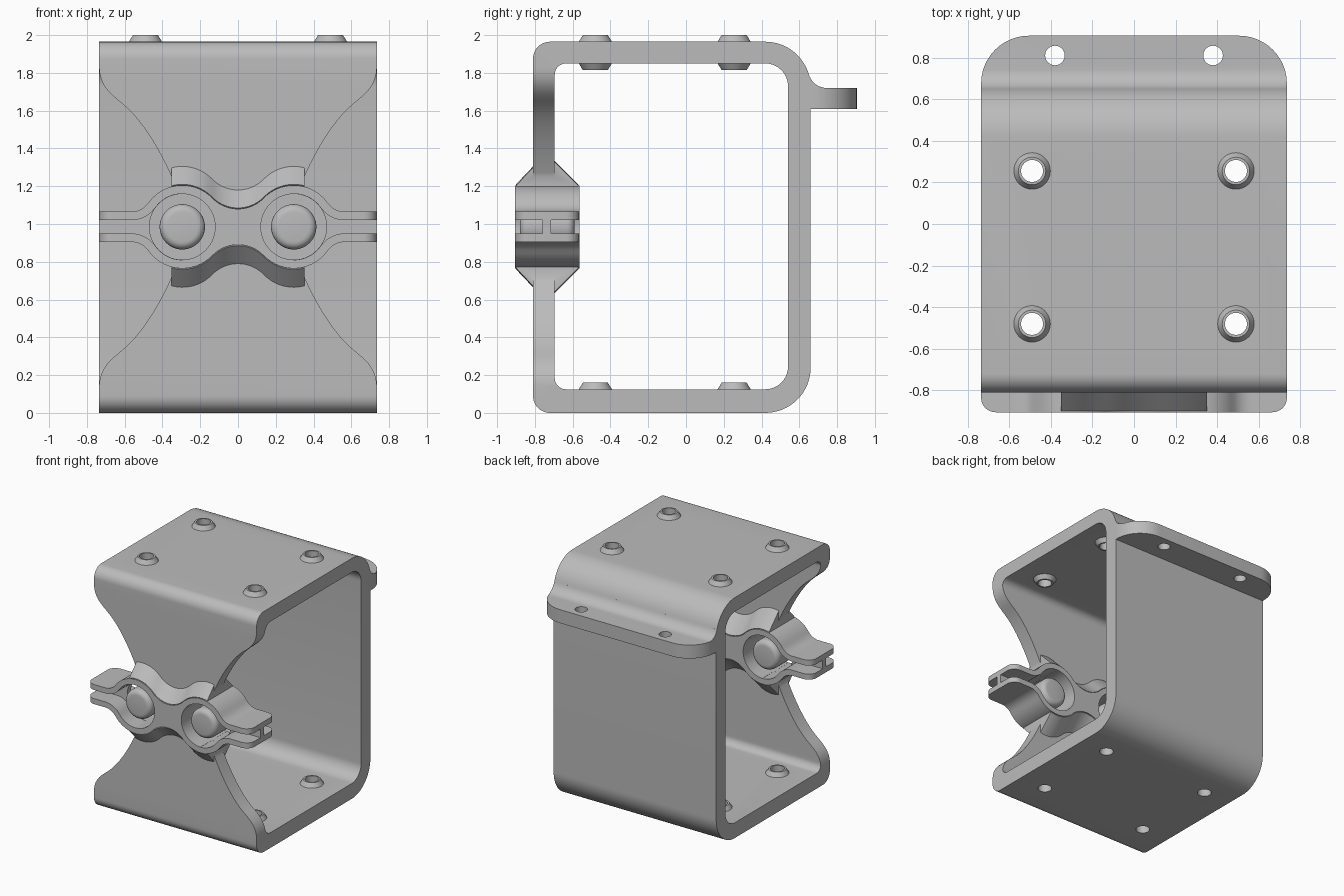
import bpy, bmesh, math
from mathutils import Matrix, Vector
from mathutils.geometry import interpolate_bezier

if "Cube" in bpy.data.objects:
    bpy.data.objects.remove(bpy.data.objects["Cube"])

grey = bpy.data.materials.new("plain_grey")
grey.use_nodes = True
grey.diffuse_color = (0.5, 0.5, 0.5, 1)
grey.node_tree.nodes["Principled BSDF"].inputs["Base Color"].default_value = grey.diffuse_color

W = 0.735                                # half width
ZC = 0.985                               # clamp axis height
Y_FRONT, Y_REAR = -0.905, -0.565         # clamp depth
PIN_X = 0.295


def add(name, bm):
    bmesh.ops.recalc_face_normals(bm, faces=bm.faces)
    me = bpy.data.meshes.new(name)
    bm.to_mesh(me)
    bm.free()
    ob = bpy.data.objects.new(name, me)
    me.materials.append(grey)
    bpy.context.scene.collection.objects.link(ob)
    return ob


def prism(name, pts, axis, lo, hi):
    """Extrude a 2D outline along the x, y or z axis."""
    def place(p, t):
        return {"x": (t, p[0], p[1]), "y": (p[0], t, p[1]), "z": (p[0], p[1], t)}[axis]
    bm = bmesh.new()
    a = [bm.verts.new(place(p, lo)) for p in pts]
    b = [bm.verts.new(place(p, hi)) for p in pts]
    bm.faces.new(a)
    bm.faces.new(b)
    for i in range(len(pts)):
        j = (i + 1) % len(pts)
        bm.faces.new((a[i], a[j], b[j], b[i]))
    return add(name, bm)


def cone(name, loc, r1, r2, depth, axis="z", n=40):
    bm = bmesh.new()
    m = Matrix.Translation(loc)
    if axis == "y":
        m = m @ Matrix.Rotation(math.pi / 2, 4, "X")
    bmesh.ops.create_cone(bm, cap_ends=True, segments=n, radius1=r1, radius2=r2,
                          depth=depth, matrix=m)
    return add(name, bm)


def arc(cx, cy, r, a0, a1, n=10):
    angles = [math.radians(a0 + (a1 - a0) * i / n) for i in range(n + 1)]
    return [(cx + r * math.cos(a), cy + r * math.sin(a)) for a in angles]


def apply_all(ob):
    bpy.context.view_layer.objects.active = ob
    for mod in list(ob.modifiers):
        bpy.ops.object.modifier_apply(modifier=mod.name)


def combine(ob, tool, op="DIFFERENCE"):
    mod = ob.modifiers.new("bool", "BOOLEAN")
    mod.operation, mod.solver, mod.object = op, "EXACT", tool
    apply_all(ob)
    bpy.data.objects.remove(tool)


def round_corner(ob, sx, y, sy, r, z0, z1):
    """Round a vertical corner at x = sx*W; sy points outward in y."""
    pts = [(sx * p[0], y + sy * p[1]) for p in arc(W - r, -r, r, 0, 90, 12)]
    pts += [(sx * (W - r), y + sy * 0.02), (sx * (W + 0.02), y + sy * 0.02), (sx * (W + 0.02), y - sy * r)]
    combine(ob, prism("corner_cutter", pts, "z", z0, z1))


# Box frame with rear mounting tab
fillet = math.degrees(math.asin(0.095 / 0.34))
outer = arc(-0.72, 0.09, 0.09, 180, 270) + arc(0.42, 0.24, 0.24, 270, 360, 16)
outer += [(0.66, 1.61), (0.905, 1.61), (0.905, 1.72)]
outer += arc(0.7465, 1.82, 0.1, 270, 180 + fillet)
outer += arc(0.42, 1.725, 0.24, fillet, 90, 14) + arc(-0.72, 1.875, 0.09, 90, 180)
inner = arc(-0.635, 0.185, 0.06, 180, 270) + arc(0.42, 0.245, 0.12, 270, 360)
inner += arc(0.42, 1.73, 0.12, 0, 90) + arc(-0.635, 1.79, 0.06, 90, 180)
frame = prism("bracket_frame", outer, "x", -W, W)
combine(frame, prism("inside_cutter", inner, "x", -1, 1))
for s in (-1, 1):
    round_corner(frame, s, 0.905, 1, 0.23, 1.5, 1.78)
    combine(frame, cone("tab_hole", (s * 0.38, 0.81, 1.66), 0.047, 0.047, 0.4))


# Waisted front wall
def bez(*p):
    return [tuple(v)[:2] for v in interpolate_bezier(*[Vector((*q, 0)) for q in p], 12)]


edge = bez((W, 0.84), (0.73, 0.74), (0.67, 0.70), (0.61, 0.65))[:-1]
edge += bez((0.61, 0.65), (0.50, 0.56), (0.40, 0.38), (0.345, 0.25)) + [(0.33, 0.2), (0.3, 0.15)]
edge = [(0.8, 0.84)] + edge
for s in (-1, 1):
    pts = [(s * x, ZC + z) for x, z in edge] + [(s * x, ZC - z) for x, z in reversed(edge)]
    combine(frame, prism("waist_cutter", pts, "y", -1, -0.61))


# Double ring clamp: half height of the outline, or of its inner offset
def half_height(x, inset=0.0):
    x = abs(x)
    r = 0.22 - inset
    touch = PIN_X + 0.27 * r / 0.33
    if x < 0.1367:
        return 0.285 - math.sqrt(0.19 ** 2 - x * x)
    if x < touch:
        return math.sqrt(max(0, r * r - (x - PIN_X) ** 2))
    if x < 0.565:
        return 0.19 - math.sqrt((0.11 + inset) ** 2 - (x - 0.565) ** 2)
    return 0.08 - inset


def band(xs, inset=0.0):
    top = [(x, ZC + half_height(x, inset)) for x in xs]
    return top + [(x, 2 * ZC - z) for x, z in reversed(top)]


N = 98
xs = [-W + 2 * W * i / N for i in range(N + 1)]
clamp = prism("ring_clamp", band(xs), "y", Y_FRONT, Y_REAR)
for s in (-1, 1):
    round_corner(clamp, s, Y_FRONT, -1, 0.07, 0.5, 1.5)
    round_corner(clamp, s, Y_REAR, 1, 0.07, 0.5, 1.5)
combine(frame, clamp, "UNION")

# Sloping shoulders between wall and clamp
section = [(-0.9, 0.005), (-0.81, 0.1), (-0.695, 0.13), (-0.57, 0.005), (-0.6, -0.03), (-0.87, -0.03)]
for s in (-1, 1):
    bm = bmesh.new()
    rows = []
    for i in range(41):
        x = -0.352 + 0.704 * i / 40
        rows.append([bm.verts.new((x, y, ZC + s * (half_height(x) + dz))) for y, dz in section])
    for a, b in zip(rows, rows[1:]):
        for i in range(6):
            j = (i + 1) % 6
            bm.faces.new((a[i], a[j], b[j], b[i]))
    bm.faces.new(rows[0])
    bm.faces.new(rows[-1])
    combine(frame, add("shoulder", bm), "UNION")

# Ring bores and lip slots, with a thin web left inside each slot
for s in (-1, 1):
    slot = [s * (PIN_X + (0.75 - PIN_X) * i / 40) for i in range(41)]
    combine(frame, prism("slot_cutter", band(slot, 0.045), "y", -1, -0.76))
    combine(frame, prism("slot_cutter", band(slot, 0.045), "y", -0.715, -0.5))
    combine(frame, cone("bore_cutter", (s * PIN_X, -0.735, ZC), 0.174, 0.174, 0.6, "y", 56))

# Screw bosses and through holes
for x in (-0.49, 0.49):
    for y in (-0.48, 0.255):
        for z, s in ((1.965, 1), (1.85, -1), (0.125, 1)):
            lo, hi = (0.094, 0.066) if s > 0 else (0.066, 0.094)
            combine(frame, cone("boss", (x, y, z + s * 0.0125), lo, hi, 0.045), "UNION")
        combine(frame, cone("screw_hole", (x, y, 1), 0.053, 0.053, 3))

# Rounded pins inside the rings
parts = [frame]
for side, s in (("right", -1), ("left", 1)):
    pin = cone(side + "_pin", (s * PIN_X, -0.735, ZC), 0.12, 0.12, 0.29, "y", 48)
    bev = pin.modifiers.new("bevel", "BEVEL")
    bev.width, bev.segments, bev.limit_method = 0.04, 5, "ANGLE"
    apply_all(pin)
    parts.append(pin)

bpy.ops.object.select_all(action="DESELECT")
for ob in parts:
    ob.select_set(True)
bpy.context.view_layer.objects.active = frame
bpy.ops.object.shade_smooth_by_angle(angle=math.radians(30))
